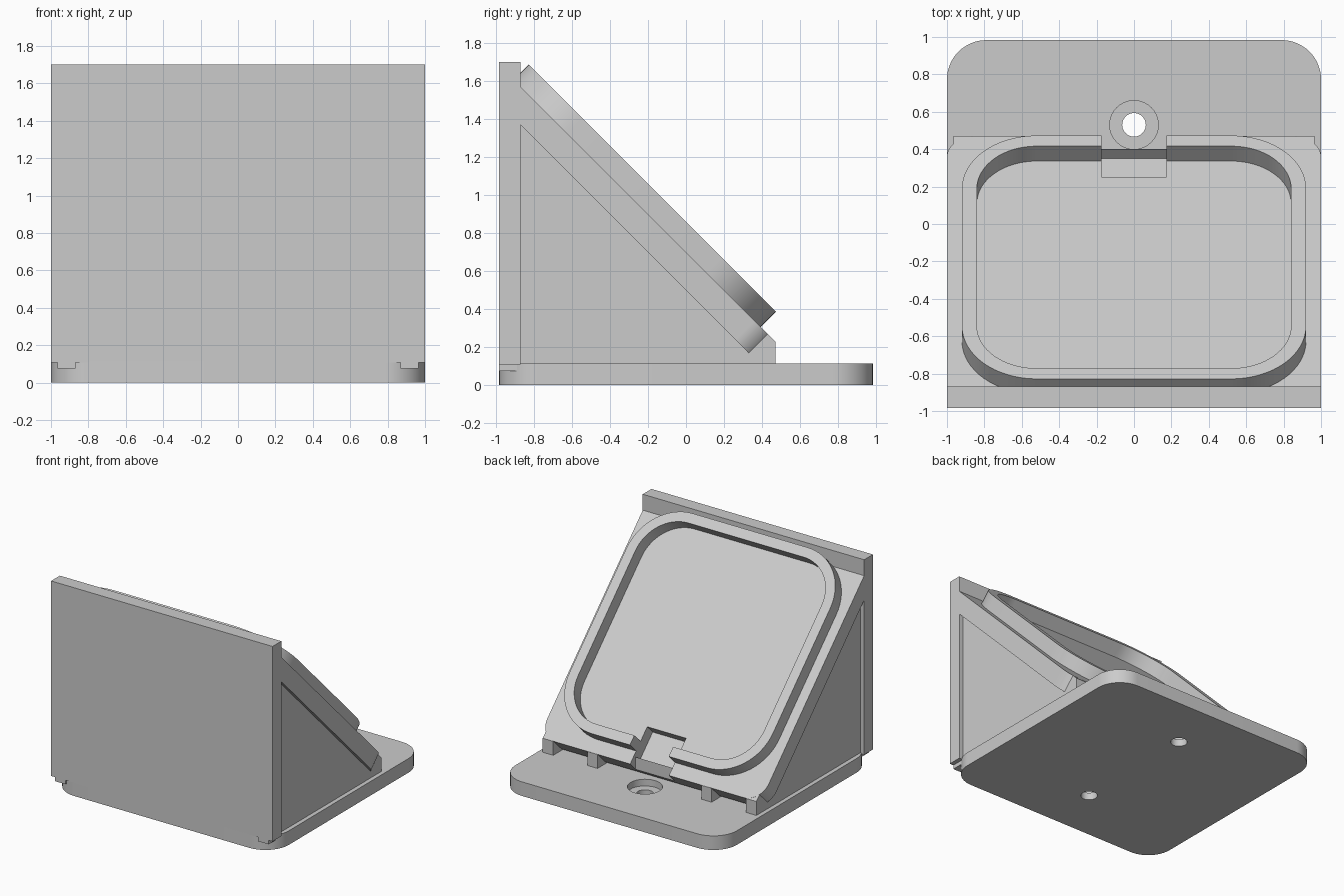
import bpy
import bmesh
from math import cos, sin, pi, radians
from mathutils import Matrix, Vector

cube = bpy.data.objects.get("Cube")
if cube:
    bpy.data.objects.remove(cube, do_unlink=True)

grey = bpy.data.materials.new("light grey plastic")
grey.use_nodes = True
COLOUR = (0.6, 0.6, 0.6, 1)
grey.diffuse_color = COLOUR
grey.node_tree.nodes["Principled BSDF"].inputs["Base Color"].default_value = COLOUR

# Sloped frame: origin on the slope surface at the centre of the raised rim
SLOPE = Matrix.Translation((0, -0.2575, 0.9575)) @ Matrix.Rotation(radians(-45), 4, 'X')
# Profiles given as (y, z) are extruded along x
SIDEWAYS = Matrix(((0, 0, 1, 0), (1, 0, 0, 0), (0, 1, 0, 0), (0, 0, 0, 1)))


def finish(name, bm, matrix):
    bmesh.ops.transform(bm, matrix=matrix, verts=bm.verts)
    bmesh.ops.recalc_face_normals(bm, faces=bm.faces)
    mesh = bpy.data.meshes.new(name)
    bm.to_mesh(mesh)
    bm.free()
    mesh.materials.append(grey)
    obj = bpy.data.objects.new(name, mesh)
    bpy.context.collection.objects.link(obj)
    return obj


def rounded_rect(x, y0, y1, r, steps=16):
    points = []
    corners = ((x - r, y1 - r), (r - x, y1 - r), (r - x, y0 + r), (x - r, y0 + r))
    for i, (cx, cy) in enumerate(corners):
        for k in range(steps + 1):
            a = (i + k / steps) * pi / 2
            points.append((cx + r * cos(a), cy + r * sin(a)))
    return points


def circle(y, r, n=40):
    return [(r * cos(2 * pi * i / n), y + r * sin(2 * pi * i / n)) for i in range(n)]


def prism(name, outline, low, high, matrix=Matrix(), hole=None):
    """Extrude an outline, optionally with a matching inner outline as a hole."""
    bm = bmesh.new()
    n = len(outline)
    loops = [[bm.verts.new((*p, h)) for p in line]
             for line in ([outline, hole] if hole else [outline]) for h in (low, high)]
    pairs = [(0, 1), (2, 3), (0, 2), (1, 3)] if hole else [(0, 1)]
    for a, b in pairs:
        for i in range(n):
            j = (i + 1) % n
            bm.faces.new((loops[a][i], loops[a][j], loops[b][j], loops[b][i]))
    if not hole:
        bm.faces.new(loops[0])
        bm.faces.new(loops[1])
    return finish(name, bm, matrix)


def cut(obj, cutter):
    mod = obj.modifiers.new("cut", 'BOOLEAN')
    mod.operation = 'DIFFERENCE'
    mod.solver = 'EXACT'
    mod.object = cutter
    bpy.context.view_layer.objects.active = obj
    bpy.ops.object.modifier_apply(modifier=mod.name)


def smooth(obj):
    bpy.ops.object.select_all(action='DESELECT')
    obj.select_set(True)
    bpy.context.view_layer.objects.active = obj
    bpy.ops.object.shade_smooth_by_angle(angle=radians(30))


# Base plate with two counterbored screw holes
base = prism("base_plate", rounded_rect(1, -0.983, 0.983, 0.21), 0, 0.115)
for y in (-0.53, 0.53):
    for radius, bottom in ((0.063, -0.1), (0.13, 0.06)):
        drill = prism("drill", circle(y, radius), bottom, 0.3)
        cut(base, drill)
        bpy.data.objects.remove(drill, do_unlink=True)

# Upright front panel
prism("front_panel", [(-0.983, 0.108), (-0.87, 0.108), (-0.87, 1.7), (-0.983, 1.7)],
      -1, 1, SIDEWAYS)

# Side walls with feet let into the base, and inner ribs
wall = [(-0.983, 0.075), (0.47, 0.075), (0.47, 0.229), (-0.9, 1.599), (-0.9, 0.11), (-0.983, 0.11)]
for side, sign in (("left", 1), ("right", -1)):
    for part, inner, outer in (("side_wall", 0.87, 0.965), ("inner_rib", 0.47, 0.56)):
        prism(side + "_" + part, wall, sign * inner, sign * outer, SIDEWAYS)

# Sloping slab, trimmed where it enters the front panel
slab = prism("sloping_slab", rounded_rect(1, -1.3, 1.029, 0.155), -0.141, 0, SLOPE)
bm = bmesh.new()
bm.from_mesh(slab.data)
cutting = bmesh.ops.bisect_plane(bm, geom=bm.verts[:] + bm.edges[:] + bm.faces[:],
                                 plane_co=(0, -0.9, 0), plane_no=Vector((0, 1, 0)),
                                 clear_inner=True)
edges = [e for e in cutting["geom_cut"] if isinstance(e, bmesh.types.BMEdge)]
bmesh.ops.contextual_create(bm, geom=edges)
bmesh.ops.recalc_face_normals(bm, faces=bm.faces)
bm.to_mesh(slab.data)
bm.free()

# Raised rim around the cradle
rim = prism("raised_rim", rounded_rect(0.92, -0.92, 0.92, 0.4), -0.01, 0.113, SLOPE,
            rounded_rect(0.84, -0.84, 0.84, 0.32))

# Cable notch through the lower rim, leaving a small lip
notch = prism("notch_cutter", [(0.18, 0.38), (0.35, 0.21), (0.40, 0.26), (0.40, 0.0),
                               (0.8, 0.0), (0.8, 1.0)], -0.175, 0.175, SIDEWAYS)
for obj in (slab, rim):
    cut(obj, notch)
bpy.data.objects.remove(notch, do_unlink=True)

for obj in (base, slab, rim):
    smooth(obj)
